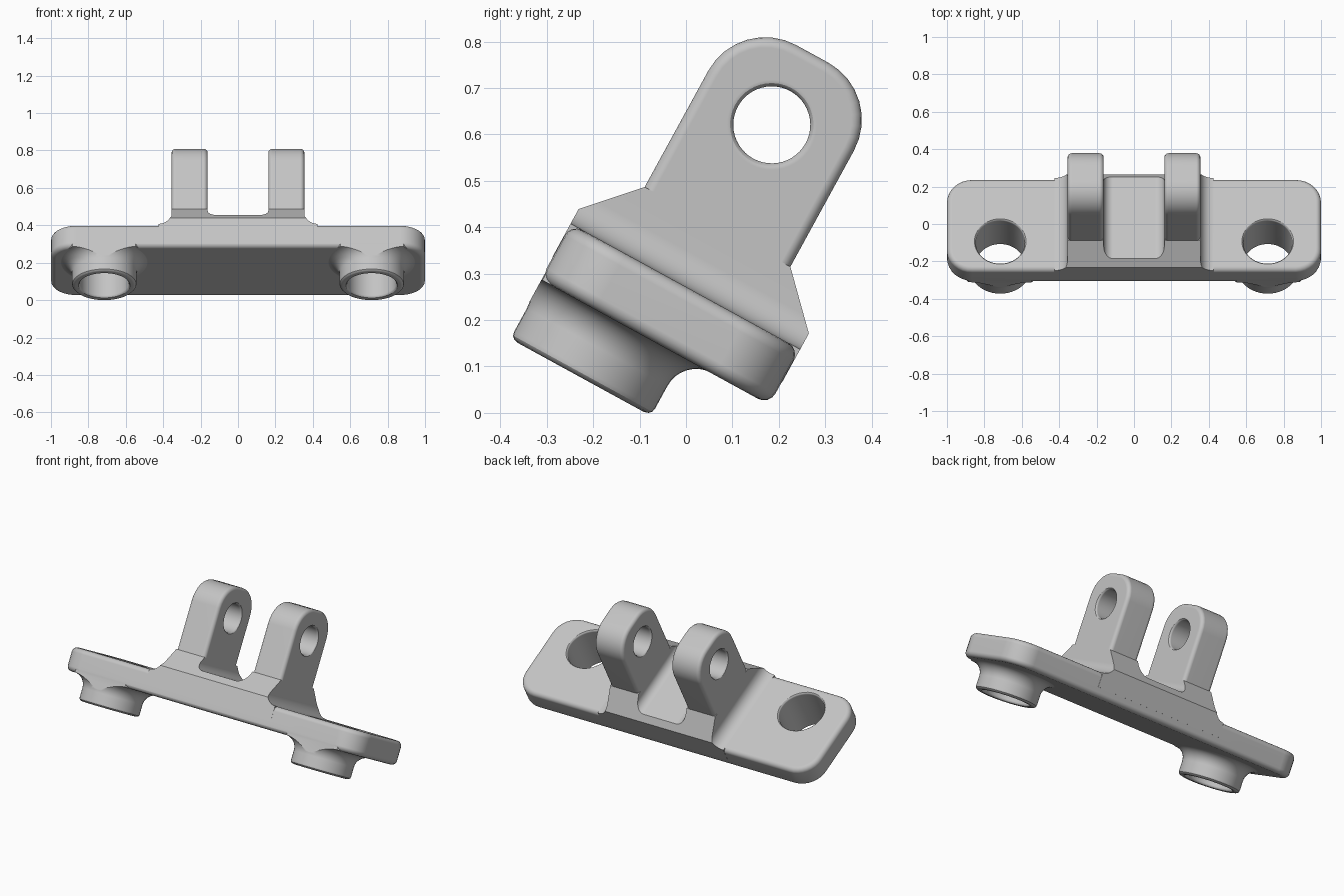
import bpy, bmesh
from math import cos, sin, pi, radians, tan
from mathutils import Matrix, Vector

if "Cube" in bpy.data.objects:
    bpy.data.objects.remove(bpy.data.objects["Cube"])

TILT = radians(28.7)
FRONT, BACK = -0.415, 0.147      # plate edges, before tilting
BOTTOM, TOP = 0.105, 0.242       # plate faces, before tilting
BOSS_X, BOSS_Y = 0.715, -0.238

grey = bpy.data.materials.new("light_grey")
grey.use_nodes = True
grey.diffuse_color = (0.55, 0.55, 0.55, 1)
grey.node_tree.nodes["Principled BSDF"].inputs["Base Color"].default_value = (0.55, 0.55, 0.55, 1)

PLAN = lambda a, b, d: (a, b, d)
SIDE = lambda a, b, d: (d, a, b)
FACE = lambda a, b, d: (a, d, b)


def finish(bm, name):
    bmesh.ops.recalc_face_normals(bm, faces=bm.faces)
    mesh = bpy.data.meshes.new(name)
    bm.to_mesh(mesh)
    bm.free()
    mesh.materials.append(grey)
    obj = bpy.data.objects.new(name, mesh)
    bpy.context.collection.objects.link(obj)
    return obj


def rounded(corners, steps=8):
    """Polygon whose corners (x, y, radius) are replaced by arcs."""
    out = []
    for i, (x, y, r) in enumerate(corners):
        p = Vector((x, y))
        if r == 0:
            out.append(p)
            continue
        a = (Vector(corners[i - 1][:2]) - p).normalized()
        b = (Vector(corners[(i + 1) % len(corners)][:2]) - p).normalized()
        half = a.angle(b) / 2
        centre = p + (a + b).normalized() * (r / sin(half))
        start = p + a * (r / tan(half)) - centre
        end = p + b * (r / tan(half)) - centre
        sweep = pi - 2 * half
        for k in range(steps + 1):
            t = k / steps
            out.append(centre + (start * sin((1 - t) * sweep) + end * sin(t * sweep)) / sin(sweep))
    return out


def prism(name, points, place, lo, hi, bevel=0):
    """Extrude a profile from lo to hi, rounding the rims of both ends."""
    bm = bmesh.new()
    ends = [[bm.verts.new(place(p[0], p[1], d)) for p in points] for d in (lo, hi)]
    caps = [bm.faces.new(e) for e in ends]
    n = len(points)
    for i in range(n):
        j = (i + 1) % n
        bm.faces.new((ends[0][i], ends[0][j], ends[1][j], ends[1][i]))
    bmesh.ops.recalc_face_normals(bm, faces=bm.faces)
    if bevel:
        rim = [e for c in caps for e in c.edges]
        bmesh.ops.bevel(bm, geom=rim, offset=bevel, segments=4, profile=0.5,
                        affect='EDGES', clamp_overlap=False)
    return finish(bm, name)


def lathe(name, profile, place, centre, n=48):
    """Revolve (radius, depth) points into a closed solid."""
    bm = bmesh.new()
    rings = [[bm.verts.new(place(centre[0] + r * cos(2 * pi * k / n),
                                 centre[1] + r * sin(2 * pi * k / n), d))
              for k in range(n)] for r, d in profile]
    for lower, upper in zip(rings, rings[1:]):
        for k in range(n):
            j = (k + 1) % n
            bm.faces.new((lower[k], lower[j], upper[j], upper[k]))
    bm.faces.new(rings[0])
    bm.faces.new(rings[-1])
    return finish(bm, name)


def hole(name, place, centre, r, lo, hi, lip):
    """Cutter for a through hole with softly flared mouths."""
    mouth = [(r + lip * (1 - sin(a)), lip * (1 - cos(a))) for a in (0, pi / 6, pi / 3, pi / 2)]
    profile = [(r + lip, lo - 0.05)] + [(q, lo + d) for q, d in mouth]
    profile += [(q, hi - d) for q, d in reversed(mouth)] + [(r + lip, hi + 0.05)]
    return lathe(name, profile, place, centre)


def boolean(obj, other, operation):
    mod = obj.modifiers.new("join", 'BOOLEAN')
    mod.operation = operation
    mod.solver = 'EXACT'
    mod.object = other
    bpy.context.view_layer.objects.active = obj
    bpy.ops.object.modifier_apply(modifier=mod.name)
    bpy.data.objects.remove(other)


def plan_outline(inset=0):
    w, f, b, r = 1 - inset, FRONT + inset, BACK - inset, 0.135
    return rounded([(-w, f, r), (w, f, r), (w, b, r), (-w, b, r)])


# Mounting plate
bracket = prism("mounting_bracket", plan_outline(), PLAN, BOTTOM, TOP, 0.028)

# Raised base: side profile crossed with a front profile that has the slot and flares
base = prism("raised_base", [(FRONT - 0.001, 0.16), (BACK + 0.001, 0.16), (BACK + 0.001, 0.281),
                             (0.044, 0.388), (-0.314, 0.388), (FRONT - 0.001, 0.278)],
             SIDE, -0.6, 0.6)
half = [(0.425, 0.14, 0), (0.425, TOP, 0)]
flare = [(0.425 - 0.07 * sin(a), TOP + 0.07 * (1 - cos(a)), 0)
         for a in [k * pi / 16 for k in range(1, 9)]]
half += flare + [(0.355, 0.45, 0), (0.162, 0.45, 0), (0.162, 0.314, 0.05)]
mirrored = [(-x, z, r) for x, z, r in reversed(half)]
boolean(base, prism("base_front", rounded(half + mirrored), FACE, -0.8, 0.8), 'INTERSECT')
boolean(bracket, base, 'UNION')

# Bosses under the plate, with a concave fillet trimmed to the plate outline
boss_profile = [(0.155, -0.038), (0.165, -0.035), (0.171, -0.029), (0.173, -0.02)]
boss_profile += [(0.243 - 0.07 * cos(a), 0.036 + 0.07 * sin(a))
                 for a in [k * pi / 16 for k in range(9)]] + [(0.243, 0.16)]
lug_outline = rounded([(-0.314, 0.35, 0), (0.044, 0.35, 0),
                       (0.044, 0.813, 0.14), (-0.314, 0.813, 0.14)])
for side in (-1, 1):
    spot = (side * BOSS_X, BOSS_Y)
    boss = lathe("boss", boss_profile, PLAN, spot)
    boolean(boss, prism("boss_trim", plan_outline(0.002), PLAN, -0.2, 0.4), 'INTERSECT')
    boolean(bracket, boss, 'UNION')
    boolean(bracket, hole("bolt_hole", PLAN, spot, 0.131, -0.038, TOP, 0.014), 'DIFFERENCE')

    # Upright lug with its pin hole
    lo, hi = sorted((side * 0.162, side * 0.355))
    lug = prism("lug", lug_outline, SIDE, lo, hi, 0.022)
    boolean(lug, hole("pin_hole", SIDE, (-0.138, 0.637), 0.083, lo, hi, 0.014), 'DIFFERENCE')
    boolean(bracket, lug, 'UNION')

# Tilt the whole bracket and rest it on the ground
bracket.data.transform(Matrix.Rotation(-TILT, 4, 'X'))
lowest = min(v.co.z for v in bracket.data.vertices)
bracket.data.transform(Matrix.Translation((0, 0, -lowest)))

# Smooth shading with sharp edges kept
bpy.ops.object.select_all(action='DESELECT')
bracket.select_set(True)
bpy.context.view_layer.objects.active = bracket
bpy.ops.object.shade_smooth_by_angle(angle=radians(30))
normals = bracket.modifiers.new("even_normals", 'WEIGHTED_NORMAL')
normals.keep_sharp = True
